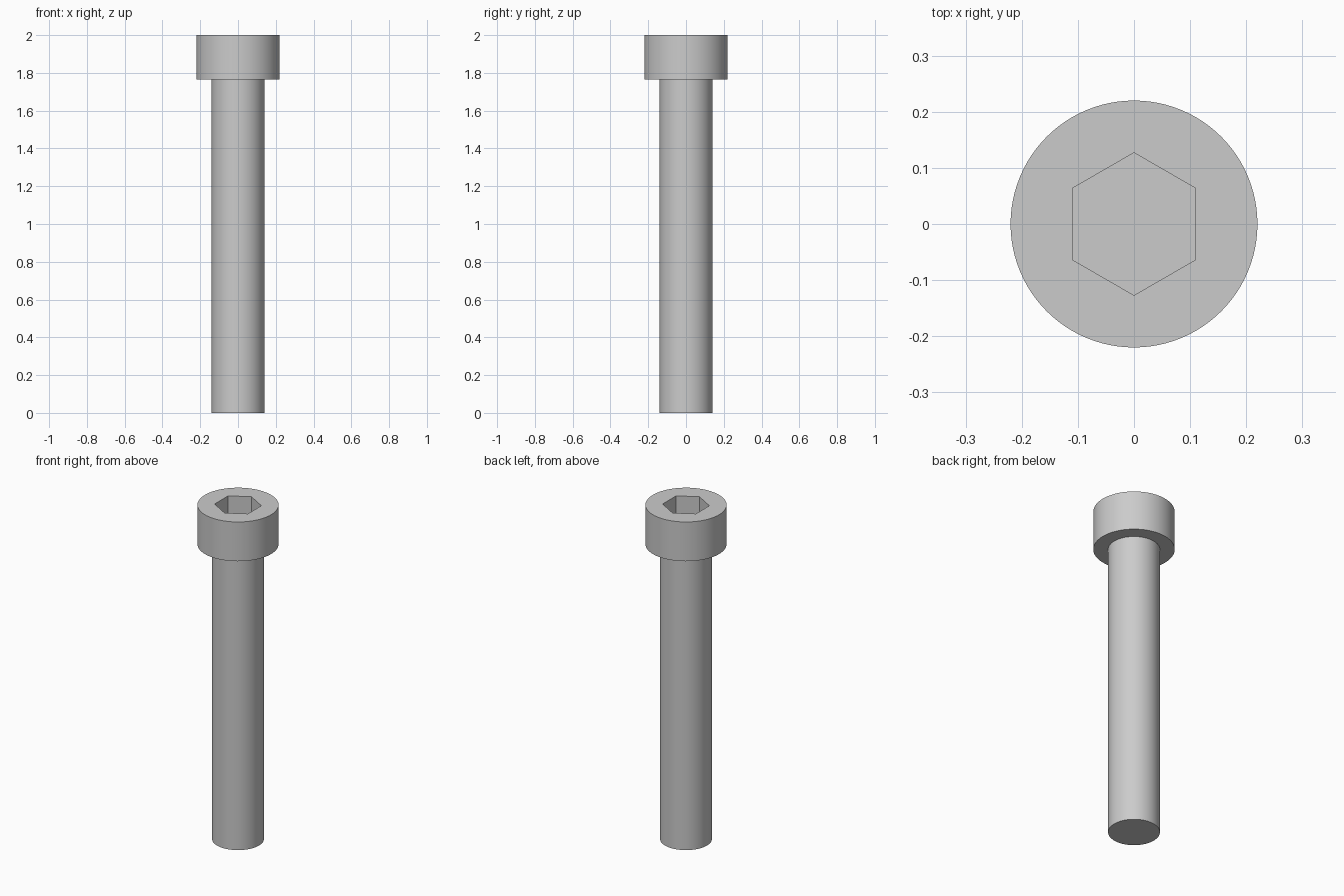
import bpy
import bmesh
from math import cos, sin, pi, radians

default_cube = bpy.data.objects.get("Cube")
if default_cube:
    bpy.data.objects.remove(default_cube, do_unlink=True)

SHAFT_R, HEAD_R = 0.14, 0.22
HEAD_Z, TOP_Z = 1.765, 2.0
SOCKET_R, SOCKET_DEPTH = 0.127, 0.13
SEGMENTS = 96

steel = bpy.data.materials.new("grey steel")
steel.use_nodes = True
steel.diffuse_color = (0.6, 0.6, 0.6, 1)
steel.node_tree.nodes["Principled BSDF"].inputs["Base Color"].default_value = (0.6, 0.6, 0.6, 1)


def stacked_rings(name, profile, sides, turn=0.0):
    """Closed solid made from (radius, height) rings, bottom to top."""
    bm = bmesh.new()
    rings = []
    for radius, z in profile:
        angles = [turn + 2 * pi * i / sides for i in range(sides)]
        rings.append([bm.verts.new((radius * cos(a), radius * sin(a), z)) for a in angles])
    for low, high in zip(rings, rings[1:]):
        for i in range(sides):
            j = (i + 1) % sides
            bm.faces.new((low[i], low[j], high[j], high[i]))
    bm.faces.new(rings[0][::-1])
    bm.faces.new(rings[-1])
    mesh = bpy.data.meshes.new(name)
    bm.to_mesh(mesh)
    bm.free()
    mesh.materials.append(steel)
    obj = bpy.data.objects.new(name, mesh)
    bpy.context.collection.objects.link(obj)
    return obj


# Shaft and cap head as one turned solid
screw = stacked_rings("screw_shaft_and_head", [
    (SHAFT_R, 0), (SHAFT_R, HEAD_Z), (HEAD_R, HEAD_Z), (HEAD_R, TOP_Z)], SEGMENTS)

# Hexagonal drive socket, with corners pointing front and back
cutter = stacked_rings("socket_cutter", [
    (SOCKET_R, TOP_Z - SOCKET_DEPTH), (SOCKET_R, TOP_Z + 0.1)], 6, pi / 6)
cutter.hide_render = True

socket = screw.modifiers.new("hex_socket", 'BOOLEAN')
socket.operation = 'DIFFERENCE'
socket.solver = 'EXACT'
socket.object = cutter

bpy.ops.object.select_all(action='DESELECT')
screw.select_set(True)
bpy.context.view_layer.objects.active = screw
bpy.ops.object.modifier_apply(modifier=socket.name)
bpy.data.objects.remove(cutter, do_unlink=True)

# Smooth walls with crisp rims and socket corners
bpy.ops.object.shade_smooth_by_angle(angle=radians(30))
